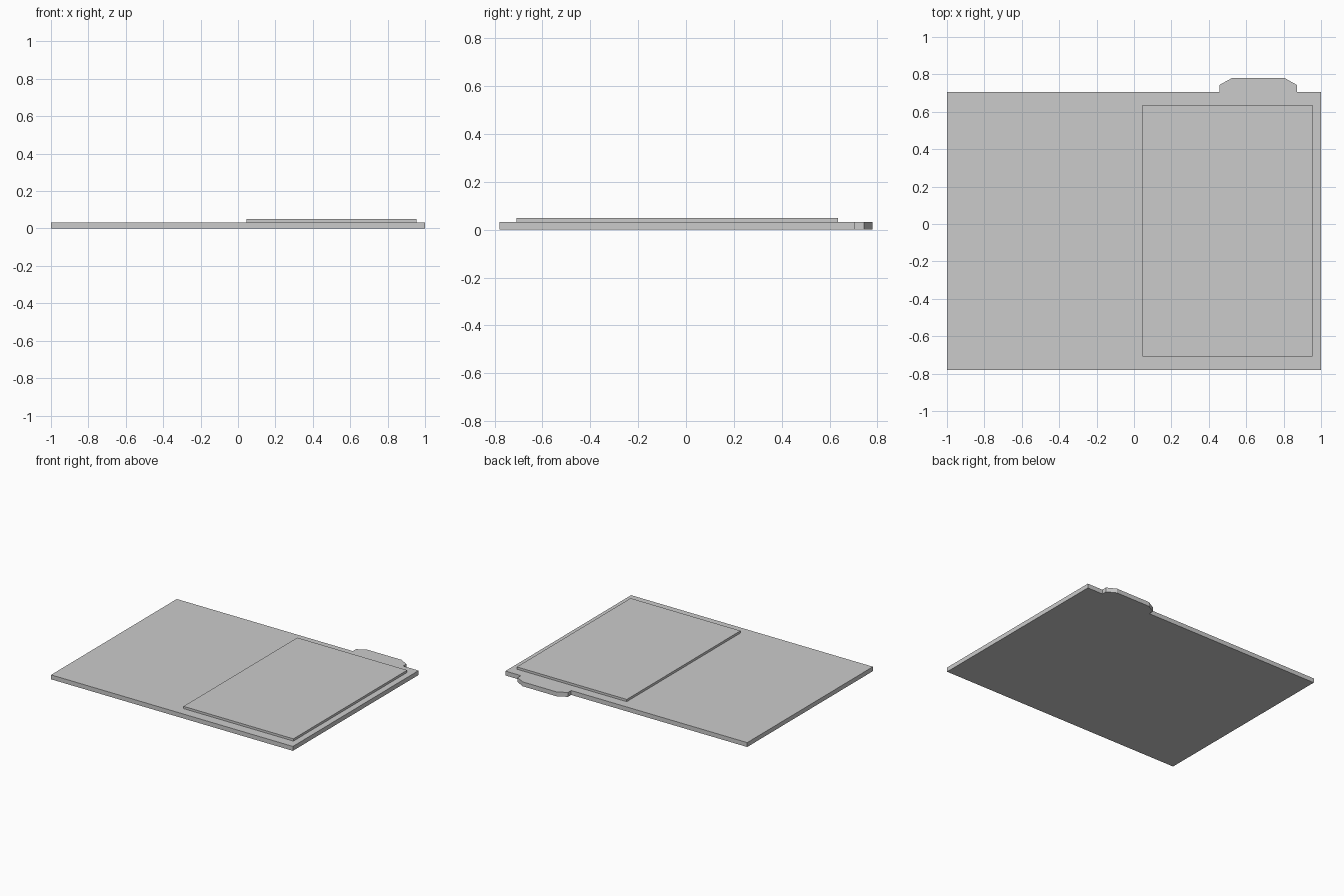
import bpy, bmesh

if "Cube" in bpy.data.objects:
    bpy.data.objects.remove(bpy.data.objects["Cube"])


def extrude_outline(name, outline, z0, z1):
    """Flat outline raised into a solid plate."""
    bm = bmesh.new()
    face = bm.faces.new([bm.verts.new((x, y, z0)) for x, y in outline])
    top = bmesh.ops.extrude_face_region(bm, geom=[face], use_keep_orig=True)
    verts = [g for g in top["geom"] if isinstance(g, bmesh.types.BMVert)]
    bmesh.ops.translate(bm, verts=verts, vec=(0, 0, z1 - z0))
    bmesh.ops.recalc_face_normals(bm, faces=bm.faces)
    mesh = bpy.data.meshes.new(name)
    bm.to_mesh(mesh)
    bm.free()
    obj = bpy.data.objects.new(name, mesh)
    bpy.context.collection.objects.link(obj)
    return obj


# Folder back panel with the chamfered index tab on its rear edge
extrude_outline("folder_panel", [
    (-1, -0.78), (1, -0.78), (1, 0.705),
    (0.872, 0.705), (0.872, 0.743), (0.806, 0.78),
    (0.523, 0.78), (0.456, 0.743), (0.456, 0.705),
    (-1, 0.705)], 0, 0.033)

# Thin sheet lying on the right half
extrude_outline("paper_sheet", [
    (0.045, -0.708), (0.954, -0.708), (0.954, 0.636), (0.045, 0.636)],
    0.033, 0.05)
